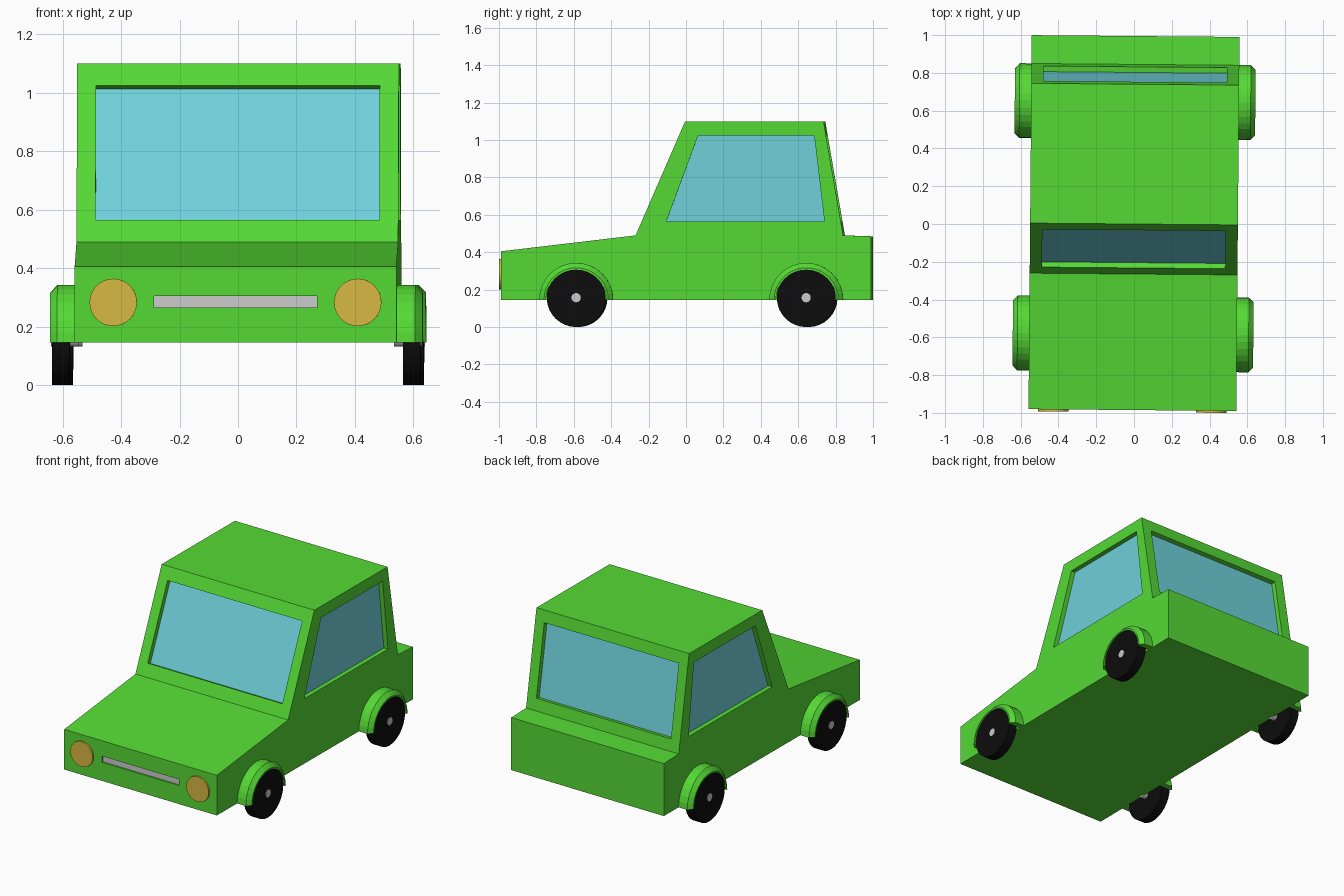
import bpy, bmesh, math
from mathutils import Vector, Matrix

if "Cube" in bpy.data.objects:
    bpy.data.objects.remove(bpy.data.objects["Cube"])

TURN = math.radians(-0.5)  # the whole car stands very slightly turned


def material(name, rgb):
    m = bpy.data.materials.new(name)
    m.diffuse_color = (*rgb, 1)
    m.use_nodes = True
    m.node_tree.nodes["Principled BSDF"].inputs["Base Color"].default_value = m.diffuse_color
    return m


PAINT = material("green_paint", (0.09, 0.70, 0.035))
GLASS = material("glass", (0.16, 0.64, 0.71))
RUBBER = material("rubber", (0.004, 0.004, 0.004))
AMBER = material("amber_lamp", (0.68, 0.48, 0.055))


def finish(name, bm, mat=None):
    bmesh.ops.recalc_face_normals(bm, faces=bm.faces[:])
    me = bpy.data.meshes.new(name)
    bm.to_mesh(me)
    bm.free()
    ob = bpy.data.objects.new(name, me)
    ob.rotation_euler.z = TURN
    bpy.context.collection.objects.link(ob)
    if mat:
        me.materials.append(mat)
    return ob


def prism(name, pts, out, near, far, mat=None):
    """Extrude a polygon along the direction out, from offset near to far."""
    bm = bmesh.new()
    n = Vector(out).normalized()
    a, b = [[bm.verts.new(Vector(p) + n * d) for p in pts] for d in (near, far)]
    bm.faces.new(a)
    bm.faces.new(b)
    for i in range(len(pts)):
        j = (i + 1) % len(pts)
        bm.faces.new((a[i], a[j], b[j], b[i]))
    return finish(name, bm, mat)


def disc(name, centre, radius, depth, axis, mat=None, segments=32):
    bm = bmesh.new()
    turn = Matrix.Rotation(math.pi / 2, 4, axis)
    bmesh.ops.create_cone(bm, cap_ends=True, segments=segments, radius1=radius,
                          radius2=radius, depth=depth,
                          matrix=Matrix.Translation(centre) @ turn)
    return finish(name, bm, mat)


# Body: side profile extruded across the width
W = 0.55
profile = [(-0.985, 0.145), (-0.985, 0.405), (-0.265, 0.49), (0, 1.10),
           (0.74, 1.10), (0.845, 0.49), (0.995, 0.485), (0.995, 0.145)]
body = prism("body", [(0, y, z) for y, z in profile], (1, 0, 0), -W, W, PAINT)


def recessed_panel(name, pts, out, depth, mat=None):
    """Cut a shallow pocket in the body and lay a panel in its floor."""
    cutter = prism(name + "_cutter", pts, out, 0.05, -depth - 0.005)
    cutter.hide_render = True
    cutter.hide_set(True)
    cutter.display_type = 'WIRE'
    mod = body.modifiers.new(name + "_cut", 'BOOLEAN')
    mod.operation = 'DIFFERENCE'
    mod.solver = 'EXACT'
    mod.object = cutter
    prism(name, pts, out, -depth, -depth - 0.012, mat)


# Windows
def across(y0, z0, y1, z1, w):
    return [(-w, y0, z0), (w, y0, z0), (w, y1, z1), (-w, y1, z1)]


recessed_panel("windscreen", across(-0.232, 0.565, -0.033, 1.025, 0.485),
               (0, -0.61, 0.265), 0.03, GLASS)
recessed_panel("rear_window", across(0.832, 0.565, 0.753, 1.025, 0.485),
               (0, 0.61, 0.105), 0.03, GLASS)
side_pane = [(-0.10, 0.565), (0.07, 1.025), (0.69, 1.025), (0.745, 0.565)]
for s, side in ((-1, "left"), (1, "right")):
    recessed_panel(side + "_window", [(s * W, y, z) for y, z in side_pane],
                   (s, 0, 0), 0.03, GLASS)

# Grille
recessed_panel("grille", across(-0.985, 0.265, -0.985, 0.305, 0.278),
               (0, -1, 0), 0.01)


# Wheel arch: chamfered section swept over a half circle
def wheel_arch(name, s, y, steps=16):
    section = [(0.54, 0.198), (0.612, 0.198), (0.637, 0.172),
               (0.637, 0.162), (0.54, 0.162)]
    bm = bmesh.new()
    rings = []
    for i in range(steps + 1):
        a = math.pi * i / steps
        rings.append([bm.verts.new((s * x, y + r * math.cos(a), 0.145 + r * math.sin(a)))
                      for x, r in section])
    n = len(section)
    for p, q in zip(rings, rings[1:]):
        for k in range(n):
            m = (k + 1) % n
            bm.faces.new((p[k], p[m], q[m], q[k]))
    bm.faces.new(rings[0])
    bm.faces.new(rings[-1])
    finish(name, bm, PAINT)


# Wheels, hubs, arches and headlights on both sides
for s, side in ((-1, "left"), (1, "right")):
    for y, end in ((-0.582, "front"), (0.648, "rear")):
        tag = f"{end}_{side}"
        wheel_arch(tag + "_wheel_arch", s, y)
        disc(tag + "_wheel", (s * 0.60, y, 0.157), 0.157, 0.06, 'Y', RUBBER)
        disc(tag + "_hub", (s * 0.586, y, 0.157), 0.025, 0.096, 'Y', None, 16)
    disc(side + "_headlight", (s * 0.418, -0.985, 0.283), 0.081, 0.022, 'X', AMBER)
